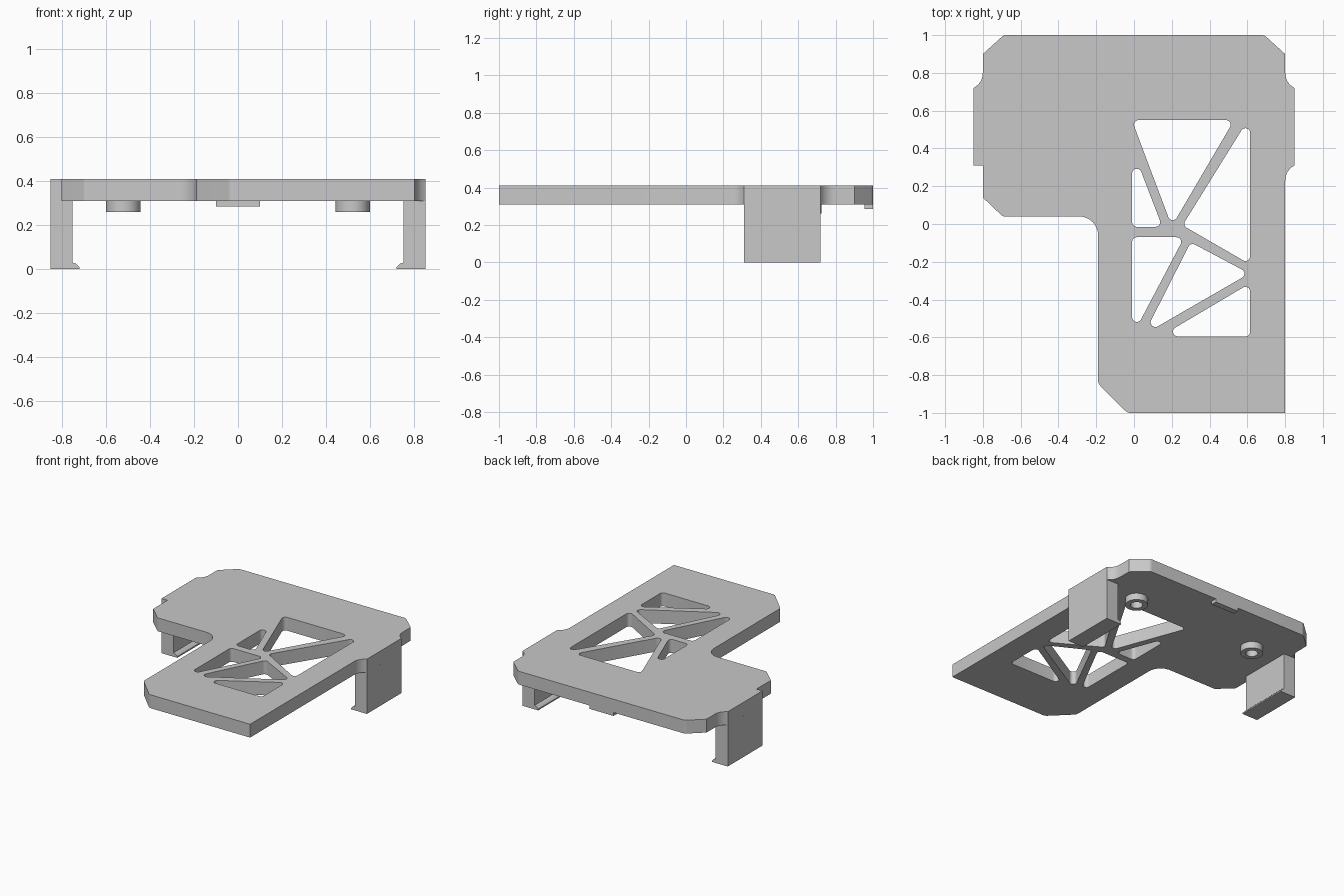
import bpy, bmesh, math
from mathutils import Vector

cube = bpy.data.objects.get("Cube")
if cube:
    bpy.data.objects.remove(cube, do_unlink=True)

grey = bpy.data.materials.new("light_grey")
grey.use_nodes = True
colour = (0.58, 0.58, 0.58, 1)
grey.diffuse_color = colour
grey.node_tree.nodes["Principled BSDF"].inputs["Base Color"].default_value = colour

BOTTOM, TOP = 0.31, 0.41


def add_object(name, bm):
    mesh = bpy.data.meshes.new(name)
    bmesh.ops.remove_doubles(bm, verts=bm.verts, dist=0.0001)
    bmesh.ops.recalc_face_normals(bm, faces=bm.faces)
    bm.to_mesh(mesh)
    bm.free()
    mesh.materials.clear()
    mesh.materials.append(grey)
    ob = bpy.data.objects.new(name, mesh)
    bpy.context.collection.objects.link(ob)
    bpy.ops.object.select_all(action='DESELECT')
    ob.select_set(True)
    bpy.context.view_layer.objects.active = ob
    bpy.ops.object.shade_smooth_by_angle(angle=math.radians(28))
    return ob


def rounded(corners, steps=8):
    """Polygon with each corner (x, y, radius) replaced by a tangent arc."""
    out = []
    for i, (x, y, r) in enumerate(corners):
        p = Vector((x, y))
        if r == 0:
            out.append(p)
            continue
        a = (Vector(corners[i - 1][:2]) - p).normalized()
        b = (Vector(corners[(i + 1) % len(corners)][:2]) - p).normalized()
        half = a.angle(b) / 2
        centre = p + (a + b).normalized() * (r / math.sin(half))
        start = p + a * (r / math.tan(half)) - centre
        end = p + b * (r / math.tan(half)) - centre
        sweep = start.angle_signed(end)
        for k in range(steps + 1):
            t = -sweep * k / steps
            c, s = math.cos(t), math.sin(t)
            out.append(centre + Vector((start.x * c - start.y * s,
                                        start.x * s + start.y * c)))
    return out


def scoop(side, y, up):
    """Concave arc from the plate edge out to the clip edge."""
    pts = []
    for k in range(7):
        t = math.radians(63.4) * k / 6
        pts.append((side * (0.89 - 0.0894 * math.cos(t)),
                    y + up * 0.0894 * math.sin(t), 0))
    return pts


def box(name, lo, hi):
    bm = bmesh.new()
    bmesh.ops.create_cube(bm, size=1)
    for v in bm.verts:
        v.co = [l if c < 0 else h for c, l, h in zip(v.co, lo, hi)]
    return add_object(name, bm)


# Plate outline, clockwise from the back left corner
outline = [(-0.69, 1, 0.04), (0.69, 1, 0.04), (0.8, 0.9, 0)]
outline += scoop(1, 0.8, -1)
outline += scoop(1, 0.23, 1)[::-1]
outline += [(0.8, -1, 0), (-0.035, -1, 0.04), (-0.19, -0.845, 0.04),
            (-0.19, 0.04, 0.1), (-0.695, 0.04, 0.03), (-0.8, 0.14, 0),
            (-0.8, 0.31, 0), (-0.85, 0.31, 0)]
outline += scoop(-1, 0.8, -1)[::-1]
outline += [(-0.8, 0.9, 0)]

# Triangular windows separated by the truss ribs
windows = [
    [(-0.011, 0.55), (0.53, 0.55), (0.2, -0.012)],
    [(-0.01, 0.403), (0.15, -0.015), (-0.01, -0.015)],
    [(0.257, -0.007), (0.615, 0.57), (0.615, -0.214)],
    [(-0.01, -0.07), (0.266, -0.07), (-0.01, -0.595)],
    [(0.3, -0.097), (0.611, -0.262), (0.053, -0.584)],
    [(0.615, -0.314), (0.615, -0.595), (0.14, -0.595)],
]

# Plate: filled flat curve with holes, extruded to thickness
curve = bpy.data.curves.new("plate_curve", 'CURVE')
curve.dimensions = '2D'
curve.fill_mode = 'BOTH'
curve.extrude = (TOP - BOTTOM) / 2
loops = [rounded(outline)]
loops += [rounded([(x, y, 0.025) for x, y in w]) for w in windows]
for loop in loops:
    spline = curve.splines.new('POLY')
    spline.points.add(len(loop) - 1)
    for point, p in zip(spline.points, loop):
        point.co = (p.x, p.y, 0, 1)
    spline.use_cyclic_u = True
helper = bpy.data.objects.new("plate_curve", curve)
bpy.context.collection.objects.link(helper)
bpy.context.view_layer.update()
flat = bpy.data.meshes.new_from_object(
    helper.evaluated_get(bpy.context.evaluated_depsgraph_get()))
bpy.data.objects.remove(helper, do_unlink=True)
bm = bmesh.new()
bm.from_mesh(flat)
bpy.data.meshes.remove(flat)
bmesh.ops.translate(bm, verts=bm.verts, vec=(0, 0, (TOP + BOTTOM) / 2))
add_object("plate", bm)

for side, word in ((1, "left"), (-1, "right")):
    # Clip leg with a hooked foot
    profile = [(0.85, 0), (0.72, 0), (0.72, 0.01), (0.735, 0.025),
               (0.75, 0.03), (0.75, BOTTOM), (0.85, BOTTOM)]
    bm = bmesh.new()
    face = bm.faces.new([bm.verts.new((side * x, 0.31, z)) for x, z in profile])
    new = bmesh.ops.extrude_face_region(bm, geom=[face])["geom"]
    bmesh.ops.translate(bm, vec=(0, 0.41, 0),
                        verts=[g for g in new if isinstance(g, bmesh.types.BMVert)])
    add_object(word + "_clip_leg", bm)

    # Hollow peg under the plate: square section spun round its axis
    bm = bmesh.new()
    section = [(0.042, 0.26), (0.078, 0.26), (0.078, BOTTOM), (0.042, BOTTOM)]
    centre = Vector((side * 0.52, 0.647, 0))
    verts = [bm.verts.new(centre + Vector((r, 0, z))) for r, z in section]
    edges = [bm.edges.new((verts[i - 1], verts[i])) for i in range(4)]
    bmesh.ops.spin(bm, geom=verts + edges, cent=centre, axis=(0, 0, 1),
                   angle=math.tau, steps=40)
    add_object(word + "_peg", bm)

# Locating tab under the back edge
box("back_tab", (-0.1, 0.955, 0.285), (0.1, 1, BOTTOM))
